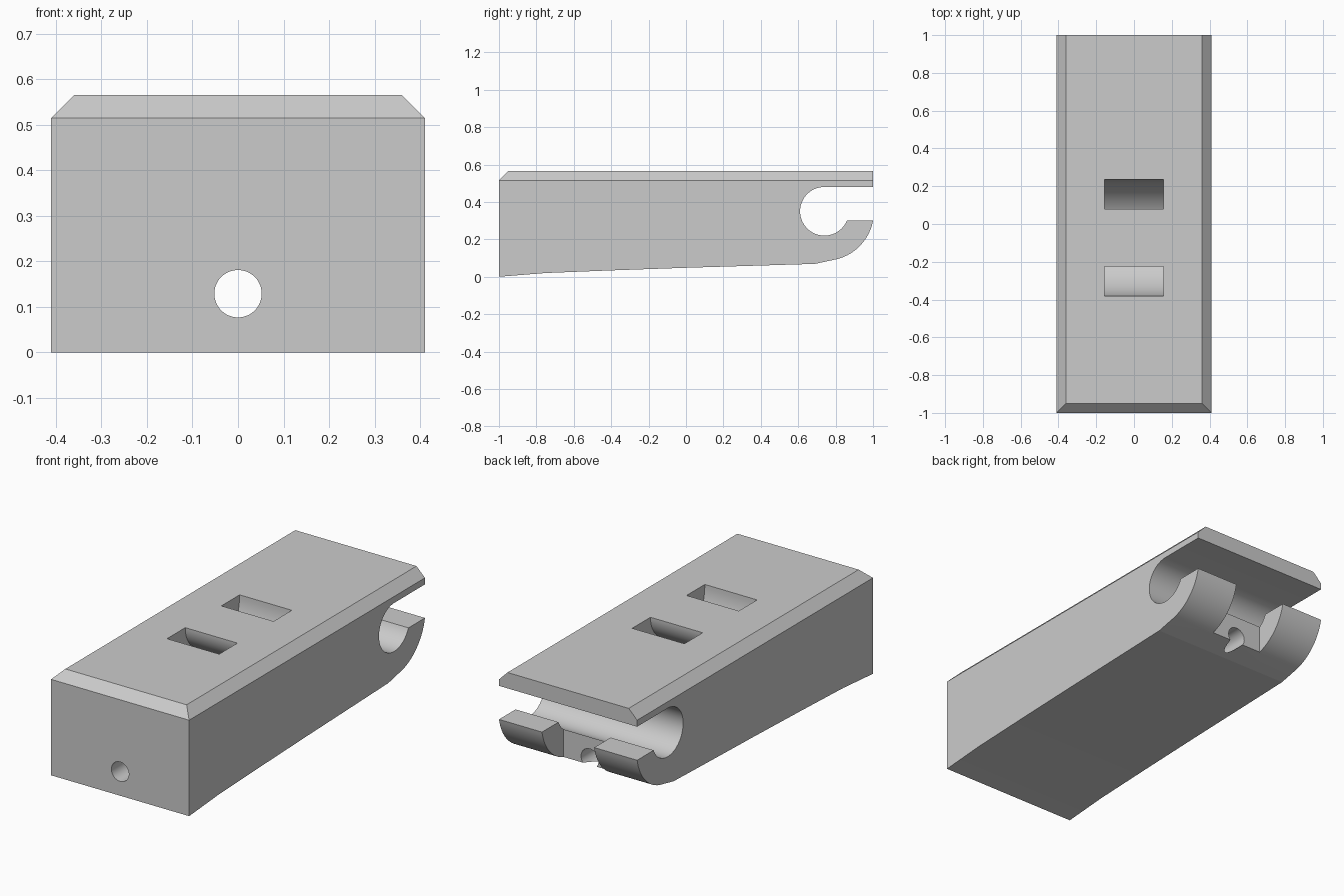
import bpy, bmesh
from math import sin, cos, radians, pi

cube = bpy.data.objects.get("Cube")
if cube:
    bpy.data.objects.remove(cube, do_unlink=True)

HALF_W, TOP, CHAMFER = 0.41, 0.565, 0.05
SLOT_Y, SLOT_Z, SLOT_R, LIP_R = 0.74, 0.35, 0.13, 0.265
LIP_Z = 0.30
POCKET_W, POCKET_Y = 0.155, -0.073


def arc(cy, cz, r, start, end, steps):
    """Points on an arc in the y-z plane, angles in degrees."""
    angles = [radians(start + (end - start) * i / steps) for i in range(steps + 1)]
    return [(cy + r * cos(a), cz + r * sin(a)) for a in angles]


def extrude_x(name, profile, half_width, chamfer=0):
    """Extrude a y-z profile symmetrically along x."""
    bm = bmesh.new()
    face = bm.faces.new([bm.verts.new((-half_width, y, z)) for y, z in profile])
    new = bmesh.ops.extrude_face_region(bm, geom=[face])["geom"]
    verts = [v for v in new if isinstance(v, bmesh.types.BMVert)]
    bmesh.ops.translate(bm, verts=verts, vec=(2 * half_width, 0, 0))
    bmesh.ops.recalc_face_normals(bm, faces=bm.faces)
    if chamfer:
        # Front and side edges of the top; the back edge stays sharp
        edges = [e for e in bm.edges
                 if all(v.co.z > TOP - 0.001 for v in e.verts)
                 and not all(v.co.y > 0.99 for v in e.verts)]
        bmesh.ops.bevel(bm, geom=edges, offset=chamfer, segments=1,
                        profile=0.5, affect='EDGES')
    mesh = bpy.data.meshes.new(name)
    bm.to_mesh(mesh)
    bm.free()
    obj = bpy.data.objects.new(name, mesh)
    bpy.context.collection.objects.link(obj)
    return obj


def cut(target, cutter):
    cutter.hide_render = True
    mod = target.modifiers.new("cut", 'BOOLEAN')
    mod.operation, mod.solver, mod.object = 'DIFFERENCE', 'EXACT', cutter
    bpy.context.view_layer.objects.active = target
    bpy.ops.object.modifier_apply(modifier=mod.name)
    bpy.data.objects.remove(cutter, do_unlink=True)


# Body: gently curved underside, rounded lip at the back, chamfered top
underside = [(-1, 0), (-0.75, 0.02), (-0.4, 0.034), (0, 0.048), (0.4, 0.06), (0.69, 0.069)]
lip = arc(SLOT_Y, SLOT_Z, LIP_R, -74, -10.9, 16)
lip[-1] = (1, LIP_Z)
body = extrude_x("clamp_body", underside + lip + [(1, TOP), (-1, TOP)], HALF_W, CHAMFER)

# Round cross slot, open to the back
slot = arc(SLOT_Y, SLOT_Z, SLOT_R, 90, 337.4, 48) + [(1.2, LIP_Z), (1.2, SLOT_Z + SLOT_R)]
cut(body, extrude_x("slot_cutter", slot, HALF_W + 0.1))

# Notch in the middle of the lip
notch = [(0.816, -0.1), (1.2, -0.1), (1.2, 0.4), (0.816, 0.4)]
cut(body, extrude_x("notch_cutter", notch, POCKET_W))

# Curved strap channel joining the two top pockets
outer = arc(POCKET_Y, TOP, 0.308, 180, 360, 48)
inner = arc(POCKET_Y, TOP, 0.153, 360, 180, 48)
rise = 0.1
channel = ([(outer[0][0], TOP + rise)] + outer + [(outer[-1][0], TOP + rise)]
           + [(inner[0][0], TOP + rise)] + inner + [(inner[-1][0], TOP + rise)])
cut(body, extrude_x("channel_cutter", channel, POCKET_W))

# Long bore from front to back
bpy.ops.mesh.primitive_cylinder_add(vertices=48, radius=0.052, depth=2.4,
                                    location=(0, 0, 0.129), rotation=(pi / 2, 0, 0))
cut(body, bpy.context.object)

# Single grey finish
grey = bpy.data.materials.new("plain_grey")
grey.use_nodes = True
colour = (0.6, 0.6, 0.6, 1)
grey.diffuse_color = colour
grey.node_tree.nodes["Principled BSDF"].inputs["Base Color"].default_value = colour
body.data.materials.clear()
body.data.materials.append(grey)
for poly in body.data.polygons:
    poly.material_index = 0

bpy.ops.object.select_all(action='DESELECT')
body.select_set(True)
bpy.context.view_layer.objects.active = body
bpy.ops.object.shade_smooth_by_angle(angle=radians(10))
